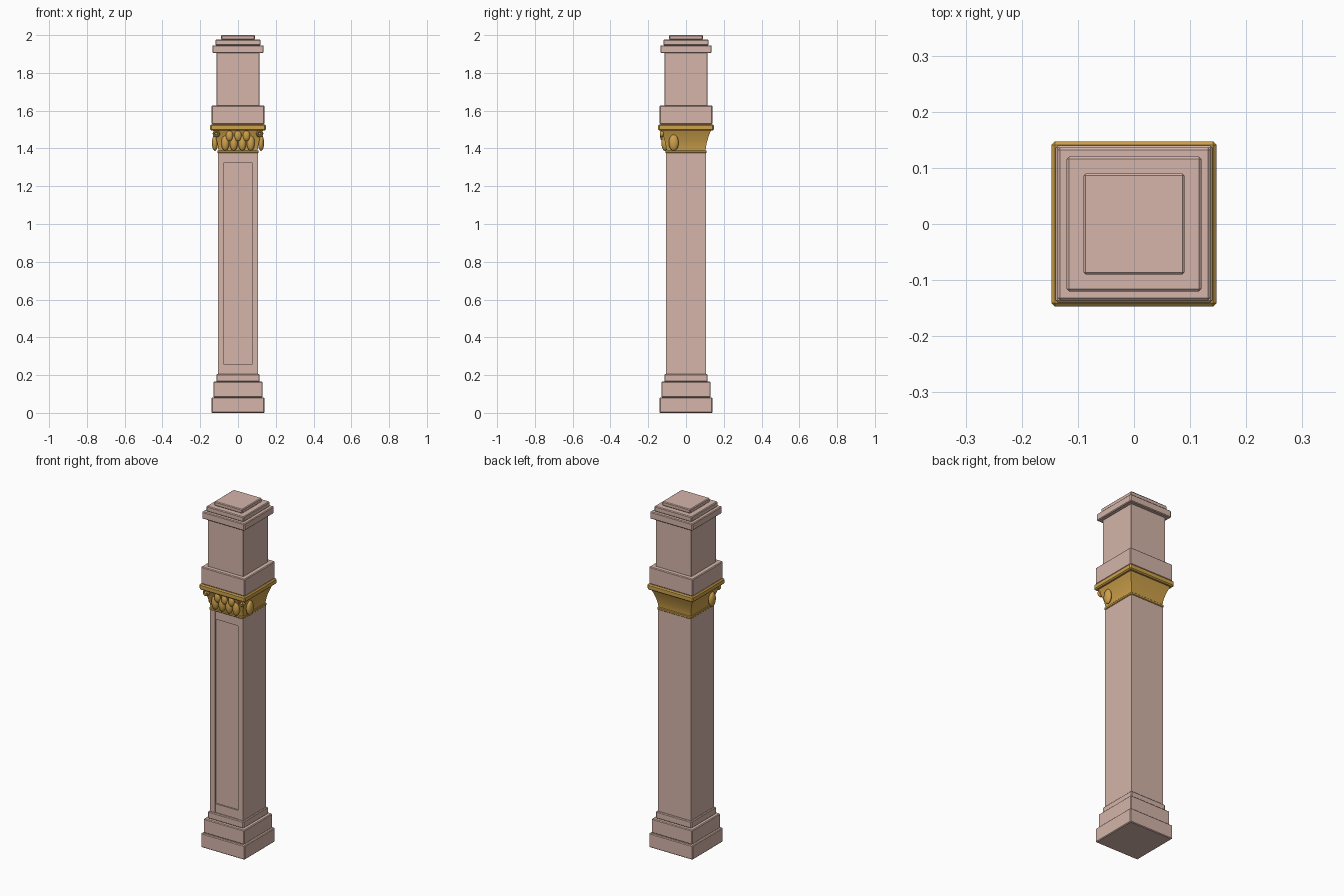
import bpy, bmesh, math

if "Cube" in bpy.data.objects:
    bpy.data.objects.remove(bpy.data.objects["Cube"])

def material(name, color):
    m = bpy.data.materials.new(name)
    m.diffuse_color = color
    m.use_nodes = True
    m.node_tree.nodes["Principled BSDF"].inputs["Base Color"].default_value = m.diffuse_color
    return m

stone = material("pink_stone", (0.66, 0.46, 0.40, 1))
gold = material("gold", (0.62, 0.36, 0.07, 1))

def finish(name, bm, mat, smooth=False):
    bmesh.ops.recalc_face_normals(bm, faces=bm.faces)
    me = bpy.data.meshes.new(name)
    bm.to_mesh(me)
    bm.free()
    ob = bpy.data.objects.new(name, me)
    bpy.context.collection.objects.link(ob)
    me.materials.append(mat)
    if smooth:
        bpy.context.view_layer.objects.active = ob
        ob.select_set(True)
        bpy.ops.object.shade_smooth_by_angle(angle=math.radians(40))
        ob.select_set(False)
    return ob

def box(name, x, y, z, mat=stone, bevel=0.004):
    """Box from (min, max) ranges with a small chamfer."""
    bm = bmesh.new()
    bmesh.ops.create_cube(bm, size=1)
    for v in bm.verts:
        v.co = [r[0] if c < 0 else r[1] for c, r in zip(v.co, (x, y, z))]
    if bevel:
        bmesh.ops.bevel(bm, geom=bm.edges[:], offset=bevel, segments=1, affect='EDGES')
    return finish(name, bm, mat)

def slab(name, half, z0, z1, mat=stone, bevel=0.004):
    return box(name, (-half, half), (-half, half), (z0, z1), mat, bevel)

def square_loft(name, profile, mat):
    """Square rings of (half width, height) joined into a solid."""
    bm = bmesh.new()
    rings = [[bm.verts.new((sx * h, sy * h, z)) for sx, sy in ((-1, -1), (1, -1), (1, 1), (-1, 1))]
             for h, z in profile]
    for a, b in zip(rings, rings[1:]):
        for i in range(4):
            j = (i + 1) % 4
            bm.faces.new((a[i], a[j], b[j], b[i]))
    bm.faces.new(rings[0])
    bm.faces.new(rings[-1])
    return finish(name, bm, mat, True)

def ellipsoid(name, center, radii):
    bm = bmesh.new()
    bmesh.ops.create_uvsphere(bm, u_segments=20, v_segments=12, radius=1)
    for v in bm.verts:
        v.co = [c + r * p for c, r, p in zip(center, radii, v.co)]
    return finish(name, bm, gold, True)

# stepped base
slab("plinth", 0.14, 0, 0.082)
slab("base_step", 0.13, 0.082, 0.165)
slab("base_collar", 0.114, 0.165, 0.205)

# shaft with framed front panel
box("shaft", (-0.105, 0.105), (-0.093, 0.105), (0.2, 1.385), bevel=0)
for s, side in ((-1, "left"), (1, "right")):
    box(side + "_stile", sorted((s * 0.075, s * 0.105)), (-0.105, -0.092), (0.2, 1.385), bevel=0)
for z0, z1, end in ((0.2, 0.255, "lower"), (1.325, 1.385, "upper")):
    box(end + "_rail", (-0.075, 0.075), (-0.101, -0.092), (z0, z1), bevel=0)

# gilded capital
slab("capital_ring", 0.109, 1.375, 1.39, gold, 0.003)
bell = []
for i in range(13):
    t = i / 12
    bell.append((0.104 + 0.029 * t ** 1.6, 1.388 + 0.11 * t))
square_loft("capital_bell", bell, gold)
slab("abacus", 0.147, 1.495, 1.528, gold, 0.006)

# leaves on the front, two staggered rows
for i in range(4):
    ellipsoid("lower_leaf", (-0.0675 + 0.045 * i, -0.112, 1.43), (0.021, 0.018, 0.043))
for i in range(3):
    ellipsoid("upper_leaf", (-0.045 + 0.045 * i, -0.122, 1.468), (0.019, 0.016, 0.03))

# side leaves and corner scrolls
for s in (-1, 1):
    ellipsoid("side_leaf", (s * 0.122, -0.065, 1.43), (0.016, 0.026, 0.043))
    bm = bmesh.new()
    steps, sides = 24, 10
    rings = []
    for i in range(steps):
        a = 2 * math.pi * i / steps
        ring = []
        for j in range(sides):
            b = 2 * math.pi * j / sides
            r = 0.013 + 0.006 * math.cos(b)
            ring.append(bm.verts.new((s * 0.115 + r * math.cos(a), -0.128 + 0.009 * math.sin(b),
                                      1.478 + r * math.sin(a))))
        rings.append(ring)
    for i in range(steps):
        p, q = rings[i], rings[(i + 1) % steps]
        for j in range(sides):
            k = (j + 1) % sides
            bm.faces.new((p[j], q[j], q[k], p[k]))
    finish("corner_scroll", bm, gold, True)
    ellipsoid("scroll_eye", (s * 0.115, -0.128, 1.478), (0.008, 0.01, 0.008))

# upper block and stepped cap
slab("upper_block", 0.14, 1.528, 1.627)
slab("upper_shaft", 0.114, 1.62, 1.91, bevel=0.002)
slab("cap_moulding", 0.136, 1.905, 1.946)
slab("cap_step", 0.12, 1.946, 1.976)
slab("cap_top", 0.09, 1.976, 2.0)
